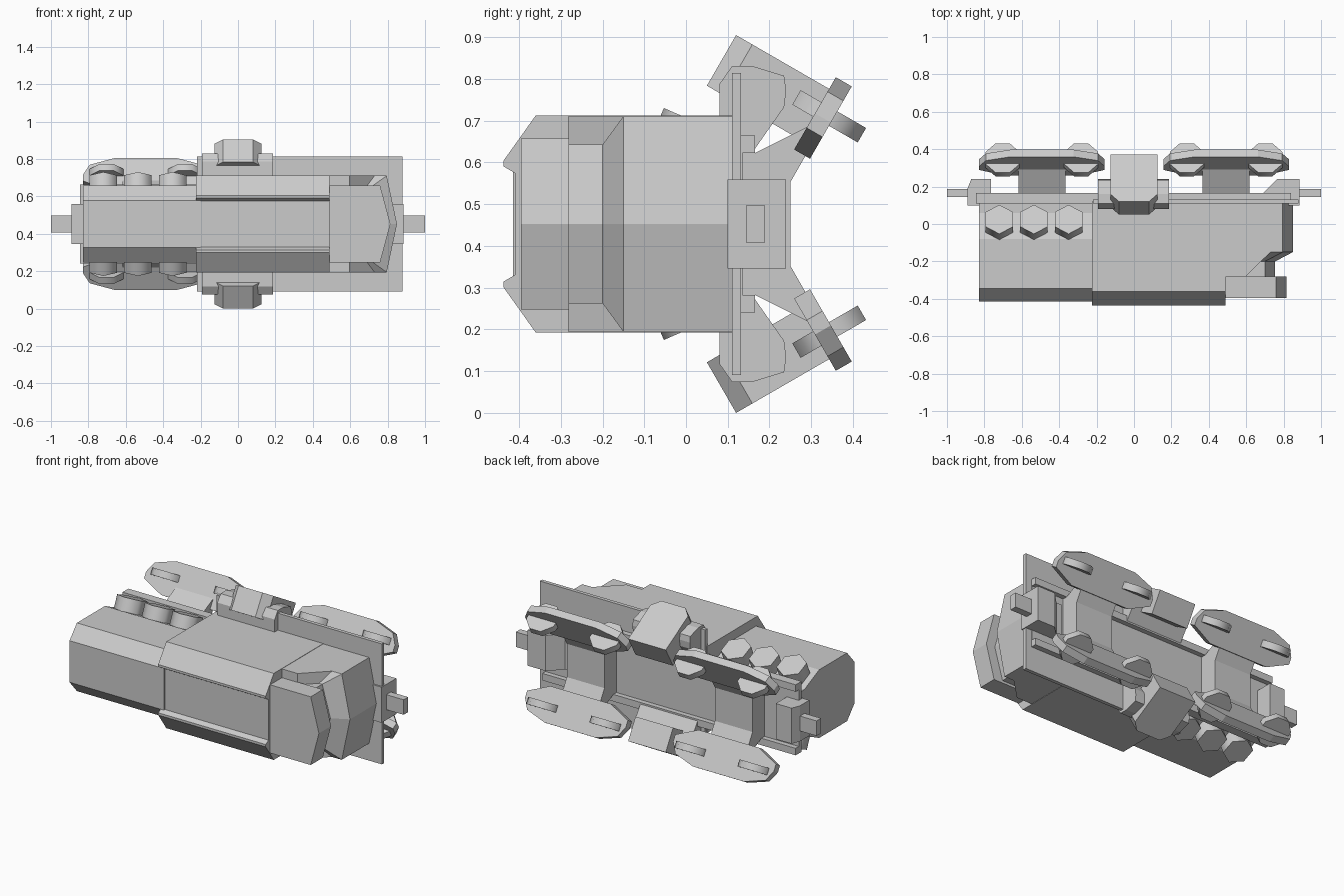
import bpy, bmesh, math
from mathutils import Vector as V

if "Cube" in bpy.data.objects:
    bpy.data.objects.remove(bpy.data.objects["Cube"])

C = 0.4525                         # height of the symmetry plane
X, Y, Z = V((1, 0, 0)), V((0, 1, 0)), V((0, 0, 1))
D = V((0, 0.866, -0.5))            # fold-out direction of the upper units
N = V((0, 0.5, 0.866))             # outward normal of the upper units


def loft(name, rings, mirror=""):
    """Skin a list of equal-length rings, cap both ends, mirror about the centre."""
    bm = bmesh.new()
    vs = [[bm.verts.new(p) for p in r] for r in rings]
    n = len(rings[0])
    for a, b in zip(vs, vs[1:]):
        for i in range(n):
            bm.faces.new((a[i], a[(i + 1) % n], b[(i + 1) % n], b[i]))
    bm.faces.new(vs[0][::-1])
    bm.faces.new(vs[-1])
    bmesh.ops.recalc_face_normals(bm, faces=bm.faces)
    me = bpy.data.meshes.new(name)
    bm.to_mesh(me)
    bm.free()
    ob = bpy.data.objects.new(name, me)
    ob.location.z = C
    bpy.context.collection.objects.link(ob)
    if mirror:
        m = ob.modifiers.new("mirror", "MIRROR")
        m.use_axis = ["X" in mirror, "Y" in mirror, "Z" in mirror]
        m.use_mirror_merge = False
    return ob


def prism(name, pts, u, v, w, w0, w1, o=V((0, 0, 0)), mirror=""):
    """Extrude a profile in the u-v plane along w from w0 to w1."""
    return loft(name, [[o + u * a + v * b + w * t for a, b in pts] for t in (w0, w1)], mirror)


def box(name, x0, x1, y0, y1, z0, z1, mirror=""):
    return prism(name, [(x0, y0), (x1, y0), (x1, y1), (x0, y1)], X, Y, Z, z0, z1, mirror=mirror)


def sym(half):
    """Complete a (y, z) half profile by reflecting z."""
    return half + [(y, -z) for y, z in reversed(half)]


def v_ring(x0, y, h, xs, xc):
    return [V(p) for p in ((x0, y, -h), (xs, y, -h), (xc, y, 0), (xs, y, h), (x0, y, h))]


def disc(name, o, u, v, w, r, n, depth, turn=0, mirror=""):
    pts = [(r * math.cos(turn + math.tau * i / n), r * math.sin(turn + math.tau * i / n)) for i in range(n)]
    ob = prism(name, pts, u, v, w, -depth / 2, depth / 2, o, mirror)
    bpy.ops.object.select_all(action="DESELECT")
    ob.select_set(True)
    bpy.context.view_layer.objects.active = ob
    bpy.ops.object.shade_smooth_by_angle(angle=math.radians(65))


# Body sections
prism("rear_hood", sym([(-0.415, 0.125), (-0.345, 0.205), (-0.08, 0.205), (0.06, 0.14), (0.12, 0.14)]),
      Y, Z, X, -0.83, -0.2)
prism("main_hull", sym([(-0.41, 0.122), (-0.437, 0.138), (-0.437, 0.152), (-0.36, 0.26), (0.12, 0.26)]),
      Y, Z, X, -0.225, 0.49)

# Cab with pointed nose, side cheeks and overhanging roof
loft("cab_nose", [v_ring(0.48, 0.12, 0.258, 0.795, 0.85), v_ring(0.48, -0.15, 0.258, 0.795, 0.85),
                  v_ring(0.48, -0.2, 0.19, 0.70, 0.755), v_ring(0.48, -0.29, 0.19, 0.70, 0.755)])
prism("cab_cheek", [(0.48, -0.283), (0.595, -0.283), (0.73, -0.15), (0.48, -0.15)],
      X, Y, Z, 0.15, 0.258, mirror="Z")
loft("cab_roof", [v_ring(0.48, -0.28, 0.205, 0.76, 0.815), v_ring(0.48, -0.395, 0.205, 0.76, 0.815)])

# Round vents on the sloped shoulder of the rear hood
vn, vu = V((0, 0.4, 0.917)), V((0, 0.917, -0.4))
for x in (-0.72, -0.535, -0.35):
    disc("hood_vent", V((x, -0.005, 0.175)), X, vu, vn, 0.085, 6, 0.15, math.pi / 6, "Z")

# Underframe
box("deck_plate", -0.22, 0.88, 0.11, 0.132, -0.362, 0.362)
box("frame_plate", -0.845, 0.84, 0.11, 0.135, -0.212, 0.212)
box("frame_rail", -0.845, 0.84, 0.13, 0.165, 0.17, 0.212, "Z")

# Buffer blocks and couplers
prism("rear_buffer", [(-0.765, 0.10), (-0.89, 0.10), (-0.89, 0.19), (-0.87, 0.24), (-0.765, 0.24)],
      X, Y, Z, -0.107, 0.107)
prism("front_buffer", [(0.65, 0.10), (0.885, 0.10), (0.885, 0.24), (0.765, 0.24), (0.69, 0.165), (0.65, 0.165)],
      X, Y, Z, -0.107, 0.107)
box("coupler", 0.86, 1.0, 0.145, 0.188, -0.045, 0.045, "X")

# Bogies: bolster, fold-out side frames and wheels through them
bx = 0.4925
prism("bolster", sym([(0.13, 0.17), (0.165, 0.17), (0.305, 0.24), (0.29, 0.17), (0.25, 0.1)]),
      Y, Z, X, bx - 0.125, bx + 0.125, mirror="X")
bo = V((bx, 0.328, 0.254))
side = [(0.335, -0.04), (0.335, 0.0), (0.3, 0.06), (0.17, 0.1)]
side += [(-a, b) for a, b in reversed(side)]
side += [(-0.2, -0.1), (0.2, -0.1)]
prism("bogie_side", side, X, N, D, -0.022, 0.022, bo, "XZ")
for x in (-0.21, 0.21):
    disc("wheel", V((bx + x, 0.343, 0.258)), X, D, N, 0.098, 8, 0.04, math.pi / 8, "XZ")

# Central hinge housings with fold-out tanks
hinge = [(0.08, 0.20), (0.08, 0.335), (0.11, 0.378), (0.16, 0.378), (0.235, 0.355),
         (0.24, 0.32), (0.235, 0.28), (0.165, 0.18), (0.11, 0.18)]
prism("hinge_housing", hinge, Y, Z, X, -0.193, 0.188, mirror="Z")
tank = [(-0.08, 0), (0.08, 0), (0.125, 0.045), (0.125, 0.29), (-0.125, 0.29), (-0.125, 0.045)]
prism("tank", tank, X, D, N, -0.14, 0, V((0, 0.12, 0.4525)), "Z")
